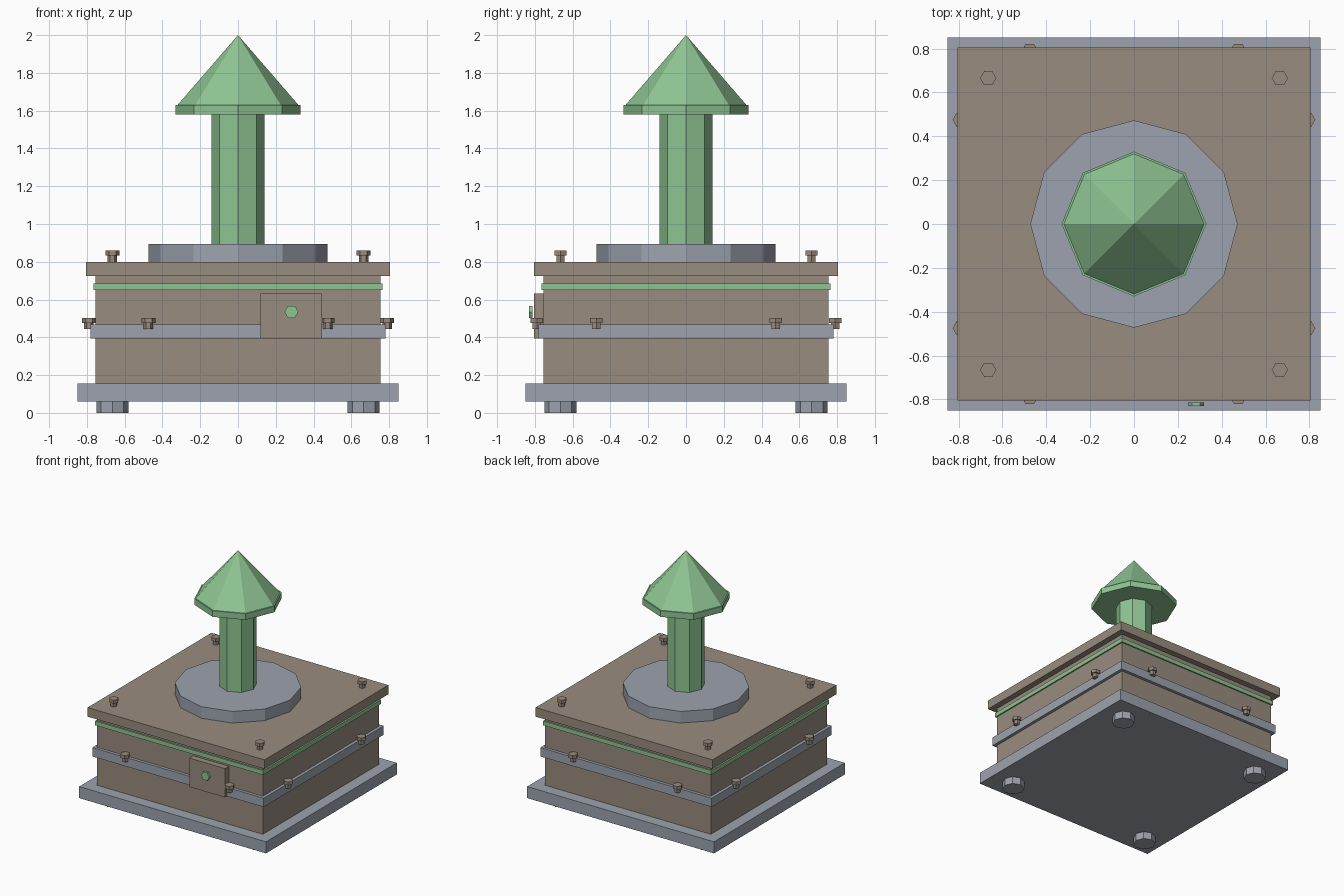
import bpy
import bmesh
import math
from mathutils import Matrix

if "Cube" in bpy.data.objects:
    bpy.data.objects.remove(bpy.data.objects["Cube"])


def material(name, rgb):
    m = bpy.data.materials.new(name)
    m.diffuse_color = (*rgb, 1)
    m.use_nodes = True
    m.node_tree.nodes["Principled BSDF"].inputs["Base Color"].default_value = m.diffuse_color
    return m


BROWN = material("warm brown", (0.32, 0.265, 0.21))
GREY = material("blue grey", (0.335, 0.365, 0.425))
GREEN = material("soft green", (0.275, 0.56, 0.29))


def finish(bm, name, mat):
    bmesh.ops.recalc_face_normals(bm, faces=bm.faces)
    me = bpy.data.meshes.new(name)
    bm.to_mesh(me)
    bm.free()
    me.materials.append(mat)
    ob = bpy.data.objects.new(name, me)
    bpy.context.collection.objects.link(ob)
    return ob


def box(name, x, y, z, mat):
    """Box from (min, max) pairs."""
    bm = bmesh.new()
    bmesh.ops.create_cube(bm, size=1)
    for v in bm.verts:
        v.co = [r[0] + (c + 0.5) * (r[1] - r[0]) for c, r in zip(v.co, (x, y, z))]
    return finish(bm, name, mat)


def slab(name, half, z0, z1, mat):
    return box(name, (-half, half), (-half, half), (z0, z1), mat)


def add_prism(bm, sides, r0, r1, z0, z1, x=0, y=0):
    """Prism or cone with a corner on the x axis."""
    new = bmesh.ops.create_cone(bm, cap_ends=True, segments=sides, radius1=r0,
                                radius2=r1, depth=z1 - z0)["verts"]
    # put a corner exactly on +x
    first = max(new, key=lambda v: v.co.xy.length)
    turn = Matrix.Rotation(-math.atan2(first.co.y, first.co.x), 4, 'Z')
    bmesh.ops.transform(bm, matrix=Matrix.Translation((x, y, (z0 + z1) / 2)) @ turn, verts=new)


def prism(name, sides, r0, r1, z0, z1, mat, x=0, y=0):
    bm = bmesh.new()
    add_prism(bm, sides, r0, r1, z0, z1, x, y)
    return finish(bm, name, mat)


def bolt(name, x, y, z):
    """Hex bolt: narrow shank under a wider head."""
    bm = bmesh.new()
    add_prism(bm, 6, 0.025, 0.025, z, z + 0.035, x, y)
    add_prism(bm, 6, 0.037, 0.037, z + 0.033, z + 0.06, x, y)
    return finish(bm, name, BROWN)


# Square housing
slab("base_plate", 0.85, 0.06, 0.155, GREY)
slab("housing", 0.755, 0.155, 0.725, BROWN)
slab("middle_band", 0.78, 0.395, 0.468, GREY)
slab("accent_stripe", 0.766, 0.65, 0.685, GREEN)
slab("top_plate", 0.805, 0.725, 0.80, BROWN)

# Feet and corner bolts
for sx in (-1, 1):
    for sy in (-1, 1):
        prism("foot", 8, 0.085, 0.085, 0, 0.06, GREY, sx * 0.665, sy * 0.665)
        bolt("top_bolt", sx * 0.665, sy * 0.665, 0.80)
        # Band bolts on all four sides
        bolt("band_bolt", sx * 0.475, sy * 0.79, 0.443)
        bolt("band_bolt", sx * 0.79, sy * 0.475, 0.443)

# Front control box with round button
box("control_box", (0.12, 0.445), (-0.805, -0.755), (0.395, 0.632), BROWN)
button = prism("button", 6, 0.037, 0.037, -0.009, 0.009, GREEN)
button.data.transform(Matrix.Translation((0.283, -0.822, 0.535)) @ Matrix.Rotation(math.pi / 2, 4, 'X'))

# Collar, post and pointed cap
prism("collar", 12, 0.473, 0.473, 0.80, 0.895, GREY)
prism("post", 8, 0.14, 0.14, 0.895, 1.58, GREEN)
prism("cap_rim", 8, 0.33, 0.33, 1.58, 1.63, GREEN)
prism("cap_cone", 8, 0.32, 0, 1.63, 2.0, GREEN)
